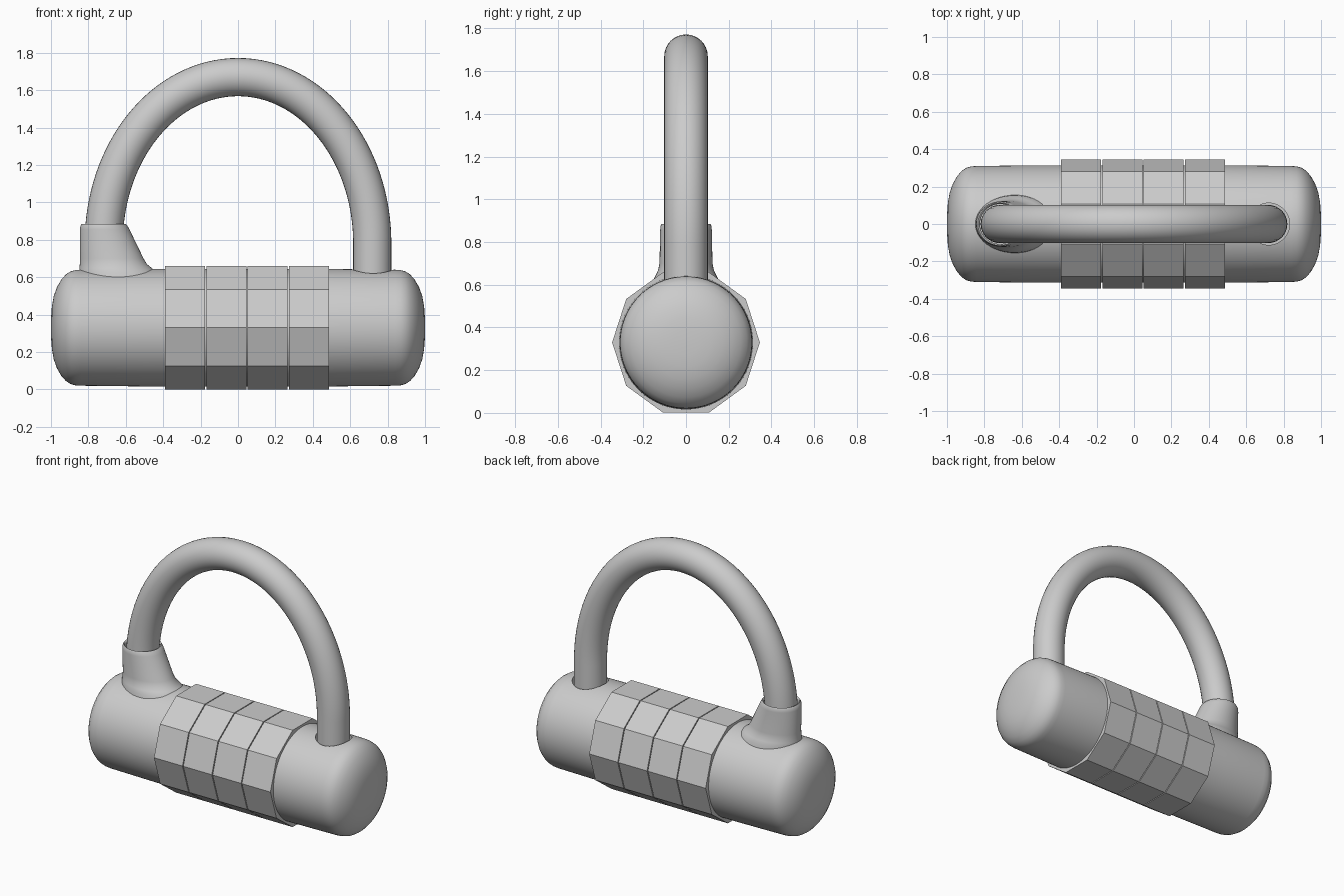
import bpy, bmesh
from math import sin, cos, pi, radians

if "Cube" in bpy.data.objects:
    bpy.data.objects.remove(bpy.data.objects["Cube"])

CZ = 0.33  # height of the body axis


def loft(name, rings, cap=True, closed=False):
    """Skin a list of equal-length point rings."""
    bm = bmesh.new()
    vs = [[bm.verts.new(p) for p in r] for r in rings]
    n = len(vs[0])
    pairs = list(zip(vs, vs[1:] + ([vs[0]] if closed else [])))
    for a, b in pairs:
        for i in range(n):
            j = (i + 1) % n
            bm.faces.new((a[i], a[j], b[j], b[i]))
    if cap and not closed:
        bm.faces.new(vs[0])
        bm.faces.new(vs[-1])
    bmesh.ops.recalc_face_normals(bm, faces=bm.faces)
    me = bpy.data.meshes.new(name)
    bm.to_mesh(me)
    bm.free()
    ob = bpy.data.objects.new(name, me)
    bpy.context.collection.objects.link(ob)
    return ob


def activate(ob):
    bpy.ops.object.select_all(action='DESELECT')
    ob.select_set(True)
    bpy.context.view_layer.objects.active = ob


def smooth(ob, angle=35):
    activate(ob)
    bpy.ops.object.shade_smooth_by_angle(angle=radians(angle))


def x_ring(x, r, n):
    return [(x, r * cos(2 * pi * i / n), CZ + r * sin(2 * pi * i / n)) for i in range(n)]


def z_ring(x0, x1, ry, z, n=48):
    """Rounded ring between x0 and x1 with half depth ry."""
    return [((x0 + x1) / 2 + (x1 - x0) / 2 * cos(2 * pi * i / n),
             ry * sin(2 * pi * i / n), z) for i in range(n)]


# Barrel body with domed ends
end = [(1.0, 0.01), (0.999, 0.06), (0.995, 0.115), (0.985, 0.17), (0.968, 0.217),
       (0.945, 0.257), (0.92, 0.285), (0.895, 0.301), (0.87, 0.308), (0.84, 0.31), (0.5, 0.314)]
profile = [(-x, r) for x, r in end] + end[::-1]
body = loft("body", [x_ring(x, r, 96) for x, r in profile])

# Hole for the free shackle leg
cutter = loft("hole_cutter", [z_ring(0.608, 0.832, 0.112, z) for z in (0.45, 0.9)])
cutter.hide_render = True
activate(body)
mod = body.modifiers.new("hole", 'BOOLEAN')
mod.operation = 'DIFFERENCE'
mod.solver = 'EXACT'
mod.object = cutter
bpy.ops.object.modifier_apply(modifier=mod.name)
bpy.data.objects.remove(cutter, do_unlink=True)
smooth(body)

# Four ten-sided number dials
for k in range(4):
    x = -0.39 + k * 0.2205
    loft(f"dial_{k + 1}", [x_ring(x, 0.346, 10), x_ring(x + 0.2145, 0.346, 10)])

# Flared socket on the fixed side: (left, right, half depth, z)
socket = [(-0.85, -0.40, 0.16, 0.56), (-0.85, -0.43, 0.152, 0.625), (-0.848, -0.46, 0.14, 0.648),
          (-0.846, -0.487, 0.13, 0.67), (-0.846, -0.505, 0.124, 0.70),
          (-0.845, -0.58, 0.121, 0.855), (-0.842, -0.591, 0.119, 0.875),
          (-0.835, -0.6, 0.114, 0.885), (-0.828, -0.606, 0.11, 0.882),
          (-0.824, -0.61, 0.107, 0.87), (-0.824, -0.61, 0.107, 0.78)]
smooth(loft("shackle_socket", [z_ring(*s) for s in socket]), 50)

# Shackle: tube swept along a half ellipse with straight legs
A, B, Z0, R = 0.718, 0.89, 0.78, 0.102
path = [(A, 0.46, 1, 0)]
for i in range(65):
    t = pi * i / 64
    nx, nz = cos(t) / A, sin(t) / B
    d = (nx * nx + nz * nz) ** 0.5
    path.append((A * cos(t), Z0 + B * sin(t), nx / d, nz / d))
path.append((-A, 0.6, -1, 0))
rings = [[(x + nx * R * cos(2 * pi * k / 32), R * sin(2 * pi * k / 32), z + nz * R * cos(2 * pi * k / 32))
          for k in range(32)] for x, z, nx, nz in path]
smooth(loft("shackle", rings), 40)
